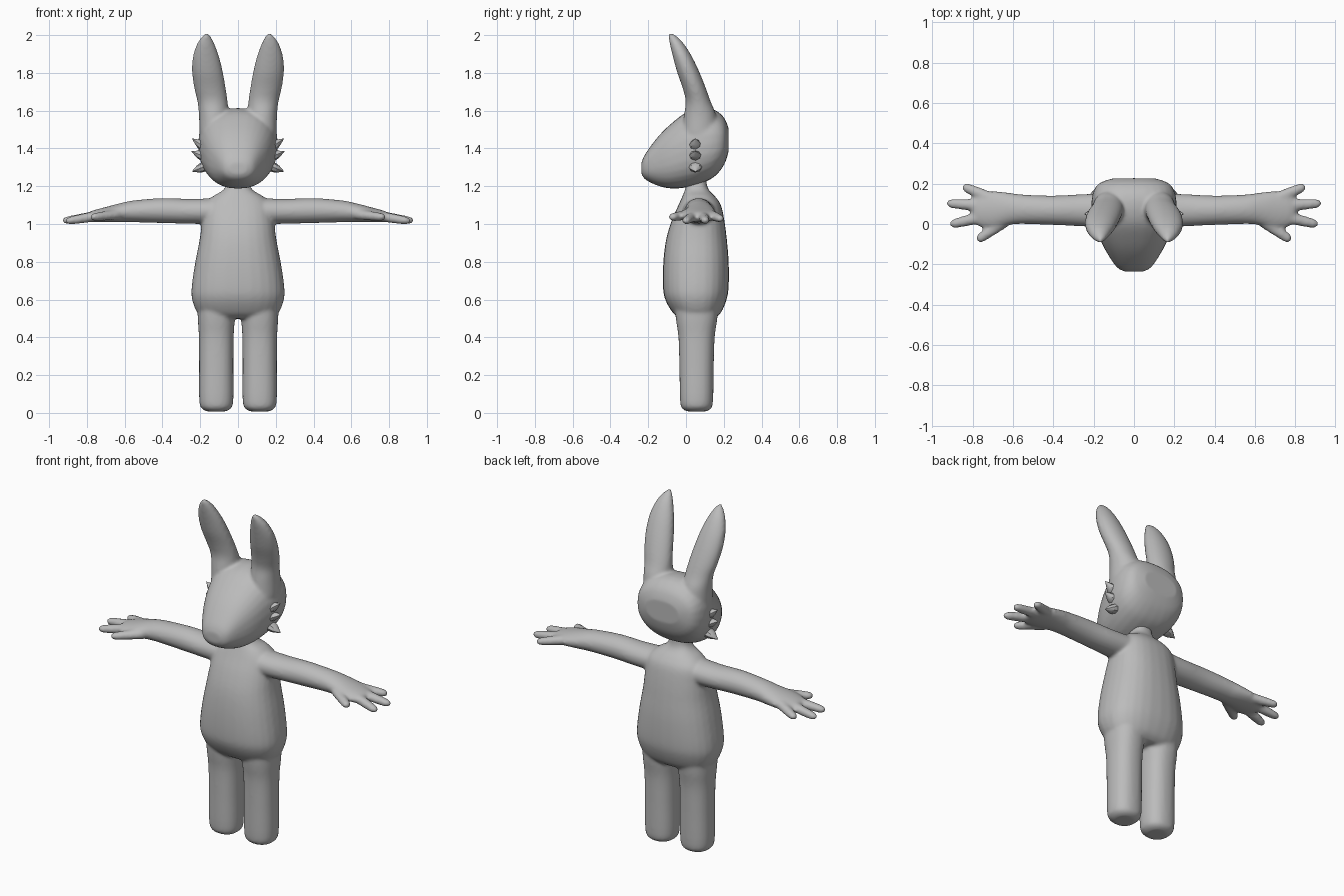
import bpy, bmesh, math
from mathutils import Vector

grey = bpy.data.materials.new("soft grey")
grey.diffuse_color = (0.5, 0.5, 0.5, 1)
X, Y, Z = Vector((1, 0, 0)), Vector((0, 1, 0)), Vector((0, 0, 1))


def catmull(a, b, c, d, t):
    return 0.5 * (2 * b + (c - a) * t + (2 * a - 5 * b + 4 * c - d) * t * t
                  + (3 * b - a - 3 * c + d) * t ** 3)


def loft(bm, rings, power=2.0, n=28, steps=4):
    """Closed skin through (centre, half axis u, half axis v) sections."""
    fine = []
    last = len(rings) - 1
    for i in range(last):
        q = [rings[max(0, min(last, i + k))] for k in (-1, 0, 1, 2)]
        for s in range(steps):
            fine.append([catmull(*(r[j] for r in q), s / steps) for j in range(3)])
    fine.append(rings[-1])

    def bend(v):
        return math.copysign(abs(v) ** (2 / power), v)

    loops = []
    for c, u, v in fine:
        loops.append([bm.verts.new(c + u * bend(math.cos(a)) + v * bend(math.sin(a)))
                      for a in (2 * math.pi * k / n for k in range(n))])
    faces = [bm.faces.new((p[k], p[(k + 1) % n], q[(k + 1) % n], q[k]))
             for p, q in zip(loops, loops[1:]) for k in range(n)]
    faces += [bm.faces.new(loops[0][::-1]), bm.faces.new(loops[-1])]
    bmesh.ops.recalc_face_normals(bm, faces=faces)


def finish(bm, name, blend=True):
    me = bpy.data.meshes.new(name)
    bm.to_mesh(me)
    bm.free()
    me.materials.append(grey)
    ob = bpy.data.objects.new(name, me)
    bpy.context.collection.objects.link(ob)
    if blend:  # fuse the overlapping volumes into one soft skin
        rm = ob.modifiers.new("fuse", 'REMESH')
        rm.mode, rm.voxel_size, rm.use_smooth_shade = 'VOXEL', 0.009, True
        sm = ob.modifiers.new("soften", 'SMOOTH')
        sm.factor, sm.iterations = 0.5, 8
    return ob


# Body: torso with neck, legs, arms and fingers
bm = bmesh.new()
torso = [  # z, half width, front y, back y
    (0.50, 0.17, -0.03, 0.15), (0.53, 0.215, -0.07, 0.185), (0.60, 0.243, -0.11, 0.215),
    (0.67, 0.245, -0.122, 0.226), (0.80, 0.226, -0.12, 0.226), (0.92, 0.203, -0.105, 0.216),
    (1.02, 0.19, -0.075, 0.203), (1.10, 0.175, -0.04, 0.185), (1.145, 0.135, -0.02, 0.155),
    (1.175, 0.085, -0.008, 0.125), (1.21, 0.06, 0.0, 0.11), (1.28, 0.055, 0.0, 0.11)]
loft(bm, [(Vector((0, (a + b) / 2, z)), X * w, Y * (b - a) / 2)
          for z, w, a, b in torso], 2.4)
leg = [  # z, half width, half depth
    (0.008, 0.05, 0.05), (0.02, 0.073, 0.073), (0.06, 0.09, 0.087),
    (0.25, 0.091, 0.091), (0.40, 0.092, 0.096), (0.50, 0.098, 0.11), (0.62, 0.10, 0.12)]
arm = [  # x, y, z, half depth, half height
    (0.08, 0.065, 1.068, 0.09, 0.07), (0.25, 0.068, 1.067, 0.08, 0.066),
    (0.40, 0.068, 1.071, 0.073, 0.066), (0.55, 0.073, 1.067, 0.073, 0.058),
    (0.62, 0.075, 1.060, 0.080, 0.051), (0.70, 0.070, 1.050, 0.093, 0.040),
    (0.77, 0.068, 1.040, 0.080, 0.031), (0.80, 0.068, 1.037, 0.05, 0.02)]
fingers = [  # root and tip
    ((0.68, 0.115, 1.055), (0.85, 0.188, 1.025)), ((0.73, 0.09, 1.045), (0.928, 0.103, 1.016)),
    ((0.73, 0.04, 1.045), (0.912, -0.003, 1.014)), ((0.64, 0.015, 1.05), (0.778, -0.082, 1.035))]
for s in (1, -1):
    loft(bm, [(Vector((s * 0.115, 0.056, z)), X * w, Y * d) for z, w, d in leg], 2.3)
    loft(bm, [(Vector((s * x, y, z)), Y * d, Z * h) for x, y, z, d, h in arm])
    for root, tip in fingers:
        a, b = (Vector((s * p[0], p[1], p[2])) for p in (root, tip))
        side = (b - a).cross(Z).normalized()
        up = side.cross(b - a).normalized()
        loft(bm, [(a.lerp(b, t), side * r, up * r * 0.9) for t, r in
                  ((0, 0.032), (0.5, 0.028), (0.85, 0.024), (0.96, 0.017), (1, 0.008))], n=14)
finish(bm, "body")

# Head with long ears
bm = bmesh.new()
skull = [  # y, half width, bottom z, top z
    (-0.236, 0.045, 1.265, 1.325), (-0.215, 0.085, 1.235, 1.372), (-0.15, 0.13, 1.203, 1.46),
    (-0.08, 0.167, 1.188, 1.53), (0.0, 0.194, 1.193, 1.59), (0.08, 0.21, 1.215, 1.613),
    (0.15, 0.205, 1.25, 1.605), (0.20, 0.175, 1.31, 1.565), (0.225, 0.11, 1.38, 1.51)]
loft(bm, [(Vector((0, y, (a + b) / 2)), X * w, Z * (b - a) / 2)
          for y, w, a, b in skull], 2.4)
ear = [  # z, inner x, outer x, front y, back y
    (1.48, 0.05, 0.205, -0.02, 0.17), (1.58, 0.05, 0.207, -0.01, 0.158),
    (1.65, 0.055, 0.215, -0.002, 0.130), (1.72, 0.065, 0.232, -0.018, 0.105),
    (1.80, 0.079, 0.243, -0.046, 0.073), (1.88, 0.098, 0.24, -0.068, 0.035),
    (1.95, 0.123, 0.219, -0.085, -0.008), (1.99, 0.143, 0.193, -0.092, -0.045),
    (2.008, 0.157, 0.175, -0.092, -0.070)]
for s in (1, -1):
    loft(bm, [(Vector((s * (i + o) / 2, (a + b) / 2, z)), X * (o - i) / 2, Y * (b - a) / 2)
              for z, i, o, a, b in ear])
finish(bm, "head")

# Cheek tufts: three pointed locks on each side
bm = bmesh.new()
locks = [  # base z, tip x, tip z
    (1.405, 0.243, 1.452), (1.355, 0.246, 1.385), (1.305, 0.244, 1.278)]
for s in (1, -1):
    for z, tx, tz in locks:
        a, b = Vector((s * 0.175, 0.05, z)), Vector((s * tx, 0.05, tz))
        up = (b - a).cross(Y).normalized()
        loft(bm, [(a.lerp(b, t), Y * 0.036 * k, up * 0.027 * k) for t, k in
                  ((0, 1), (0.4, 0.85), (0.75, 0.4), (1, 0.03))], n=8, steps=2)
tufts = finish(bm, "cheek_tufts", blend=False)
bpy.context.view_layer.objects.active = tufts
tufts.select_set(True)
bpy.ops.object.shade_smooth_by_angle(angle=math.radians(40))
